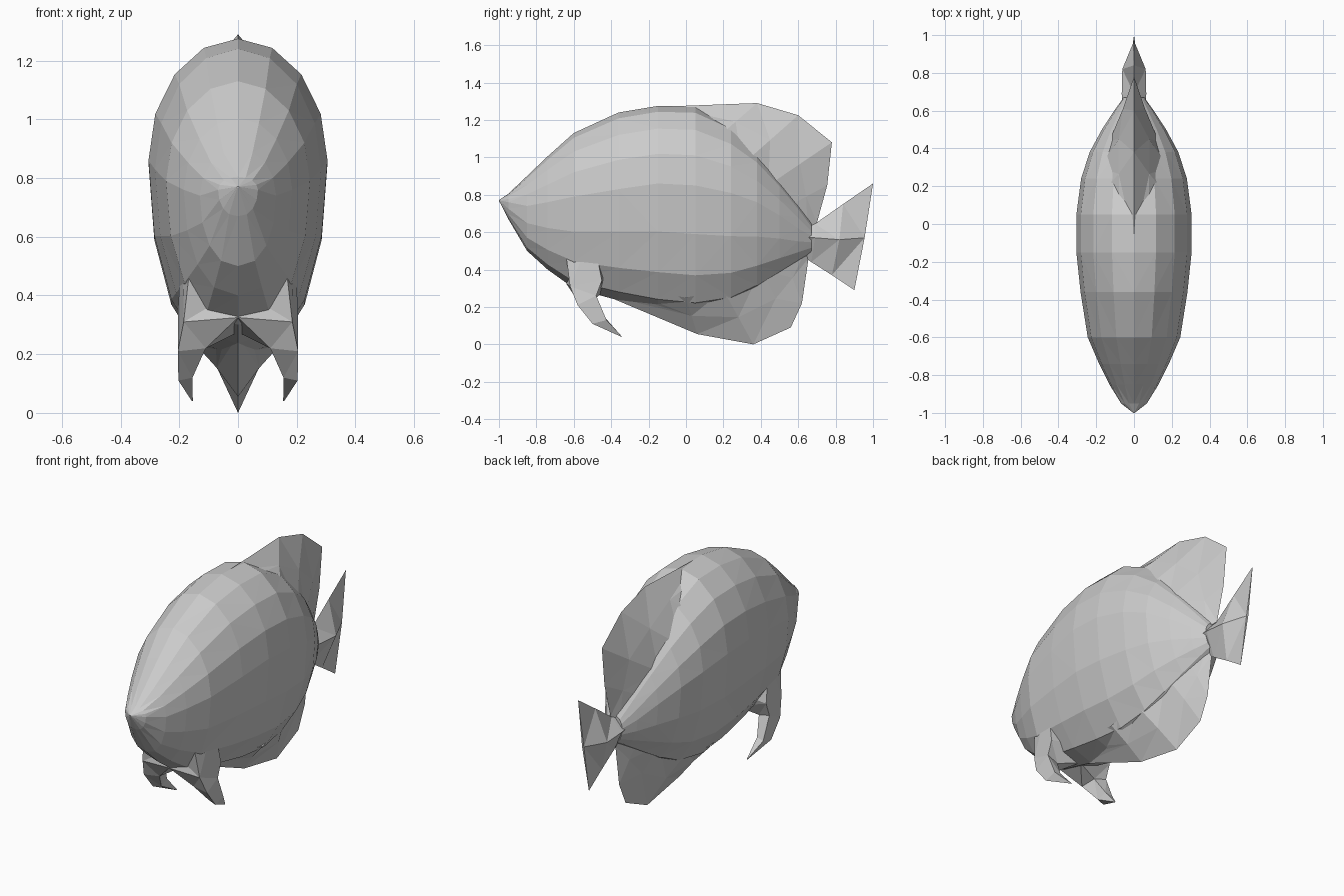
import bpy, bmesh
from math import sin, cos, pi

if "Cube" in bpy.data.objects:
    bpy.data.objects.remove(bpy.data.objects["Cube"])


def finish(name, bm):
    bmesh.ops.remove_doubles(bm, verts=bm.verts, dist=0.0005)
    bmesh.ops.triangulate(bm, faces=bm.faces)
    bmesh.ops.recalc_face_normals(bm, faces=bm.faces)
    me = bpy.data.meshes.new(name)
    bm.to_mesh(me)
    bm.free()
    ob = bpy.data.objects.new(name, me)
    bpy.context.collection.objects.link(ob)
    return ob


def loft(name, rings):
    """Skin a list of equal-length closed rings and cap both ends."""
    bm = bmesh.new()
    vs = [[bm.verts.new(p) for p in r] for r in rings]
    n = len(vs[0])
    for a, b in zip(vs, vs[1:]):
        for i in range(n):
            j = (i + 1) % n
            bm.faces.new((a[i], a[j], b[j], b[i]))
    bm.faces.new(vs[0])
    bm.faces.new(vs[-1])
    return finish(name, bm)


def body_ring(y, bottom, mid, top, w, sides=16):
    ring = []
    for i in range(sides):
        a = 2 * pi * i / sides
        s, c = sin(a), cos(a)
        if c < -0.01:   # fuller lower flank
            s = (abs(s) ** 0.85) * (1 if s > 0 else -1)
        if i == sides // 2:
            s = 0
        ring.append((w * s, y, mid + c * (top - mid if c > 0 else mid - bottom)))
    return ring


def wedge_fin(name, edge, root):
    """Fin with a sharp outer edge (y, z) and a thick root (y, z, half width)."""
    rings = []
    for (ey, ez), (ry, rz, t) in zip(edge, root):
        my, mz = (ey + ry) / 2, (ez + rz) / 2
        rings.append([(0, ey, ez), (t * .45, my, mz), (t, ry, rz),
                      (-t, ry, rz), (-t * .45, my, mz)])
    return loft(name, rings)


# Body: y, bottom, widest height, top, half width
loft("body", [body_ring(*s) for s in [
    (-1.0, .768, .77, .772, .004),
    (-.95, .67, .76, .805, .068),
    (-.85, .50, .74, .90, .13),
    (-.74, .40, .76, 1.005, .185),
    (-.60, .30, .79, 1.13, .245),
    (-.36, .235, .83, 1.24, .283),
    (-.15, .19, .86, 1.275, .305),
    (.05, .17, .85, 1.27, .305),
    (.24, .205, .81, 1.18, .28),
    (.38, .28, .76, 1.06, .235),
    (.50, .365, .69, .91, .17),
    (.60, .44, .62, .765, .105),
    (.67, .49, .58, .65, .055)]])

# Dorsal fin
wedge_fin("dorsal_fin",
          [(-.10, 1.272), (.38, 1.29), (.60, 1.225), (.78, 1.08), (.755, .85), (.70, .65)],
          [(-.06, 1.17, .16), (.15, 1.09, .18), (.3, .96, .18),
           (.44, .85, .13), (.53, .73, .09), (.6, .6, .06)])

# Anal fin
wedge_fin("anal_fin",
          [(-.44, .265), (.06, .055), (.36, 0), (.56, .09), (.62, .22), (.655, .46)],
          [(-.4, .32, .08), (0, .25, .16), (.2, .29, .15),
           (.4, .40, .11), (.52, .49, .07), (.62, .54, .04)])

# Tail: top (y, z), side (y, z, half width), bottom (y, z)
loft("tail_fin", [[(0, *t), (s[2], s[0], s[1]), (0, *b), (-s[2], s[0], s[1])]
                  for t, s, b in [
    ((.60, .66), (.58, .58, .06), (.58, .50)),
    ((.69, .645), (.69, .57, .065), (.67, .44)),
    ((.84, .75), (.82, .56, .062), (.78, .37)),
    ((1.0, .86), (.955, .57, .006), (.90, .29))]])

# Pelvic fins: front-inner, front-outer, back-outer, back-inner corners
pelvic = loft("pelvic_fins", [
    [(0, -.62, .42), (.15, -.66, .62), (.19, -.50, .60), (0, -.42, .38)],
    [(0, -.64, .325), (.185, -.62, .31), (.205, -.45, .34), (0, -.45, .275)],
    [(.11, -.57, .22), (.205, -.58, .21), (.205, -.48, .26), (.13, -.49, .24)],
    [(.155, -.49, .12), (.203, -.50, .11), (.203, -.425, .13), (.16, -.43, .14)],
    [(.154, -.345, .04), (.157, -.345, .04), (.157, -.343, .042), (.154, -.343, .042)]])
mirror = pelvic.modifiers.new("mirror", 'MIRROR')
mirror.use_axis[0] = True
